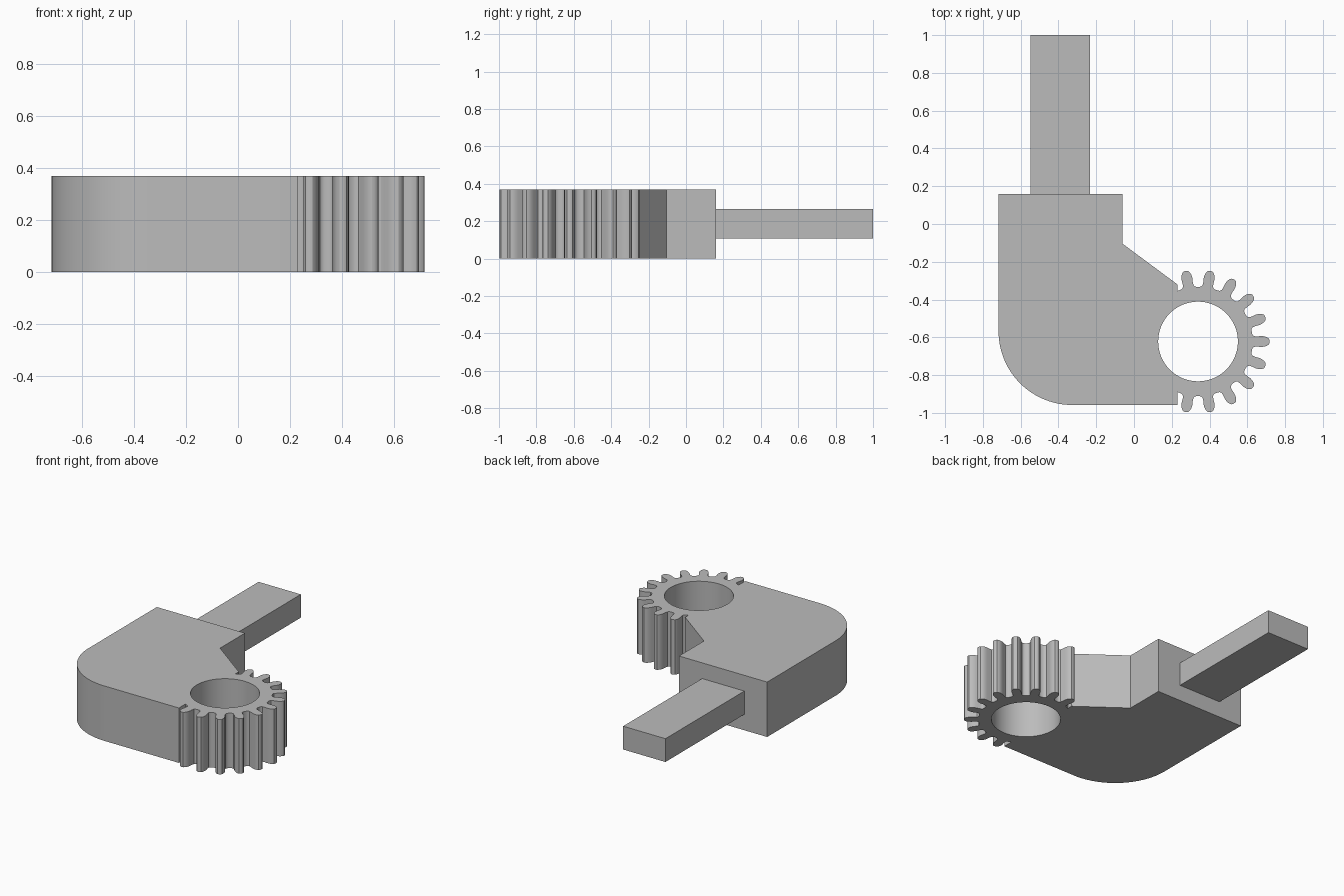
import bpy
import bmesh
from math import cos, sin, pi, radians
from mathutils import Vector, Matrix

if "Cube" in bpy.data.objects:
    bpy.data.objects.remove(bpy.data.objects["Cube"], do_unlink=True)

grey = bpy.data.materials.new("plain grey")
grey.use_nodes = True
color = (0.5, 0.5, 0.5, 1)
grey.diffuse_color = color
grey.node_tree.nodes["Principled BSDF"].inputs["Base Color"].default_value = color


def extruded(name, loops, bottom, top):
    """Fill nested closed loops and extrude them upward."""
    bm = bmesh.new()
    edges = []
    for loop in loops:
        verts = [bm.verts.new((p[0], p[1], bottom)) for p in loop]
        edges += [bm.edges.new((v, verts[i - 1])) for i, v in enumerate(verts)]
    bmesh.ops.triangle_fill(bm, edges=edges, use_beauty=True)
    result = bmesh.ops.extrude_face_region(bm, geom=bm.faces[:], use_keep_orig=True)
    moved = [g for g in result["geom"] if isinstance(g, bmesh.types.BMVert)]
    bmesh.ops.translate(bm, verts=moved, vec=(0, 0, top - bottom))
    bmesh.ops.recalc_face_normals(bm, faces=bm.faces[:])
    mesh = bpy.data.meshes.new(name)
    bm.to_mesh(mesh)
    bm.free()
    mesh.materials.append(grey)
    obj = bpy.data.objects.new(name, mesh)
    bpy.context.collection.objects.link(obj)
    bpy.ops.object.select_all(action="DESELECT")
    obj.select_set(True)
    bpy.context.view_layer.objects.active = obj
    bpy.ops.object.shade_smooth_by_angle(angle=radians(30))
    return obj


def arc(center, radius, start, end, steps):
    return [center + radius * Vector((cos(a), sin(a)))
            for a in (start + (end - start) * i / steps for i in range(steps + 1))]


# Gear teeth: half profile as (radius, half width), mirrored and repeated
gear_center = Vector((0.339, -0.622))
half = [(0.286, 0.043), (0.29, 0.034), (0.298, 0.028), (0.315, 0.027),
        (0.335, 0.029), (0.352, 0.027), (0.366, 0.022), (0.376, 0.014), (0.379, 0.005)]
tooth = [Vector((r, -w)) for r, w in half] + [Vector((r, w)) for r, w in reversed(half)]
teeth = []
for angle in range(-100, 101, 20):
    turn = Matrix.Rotation(radians(angle), 2)
    teeth += [gear_center + turn @ p for p in tooth]

# Body outline with rounded corner, sector gear and slanted shoulder
outline = [(-0.717, 0.16)]
outline += arc(Vector((-0.327, -0.568)), 0.39, pi, 1.5 * pi, 24)
outline += [(0.23, -0.958), (0.23, -0.889)]
outline += teeth
outline += [(0.23, -0.355), (0.23, -0.32), (-0.06, -0.105), (-0.06, 0.16)]
bore = arc(gear_center, 0.211, 0, 2 * pi, 64)[:-1]
extruded("gear_body", [outline, bore], 0, 0.37)

# Flat bar projecting from the back
bar = [(-0.547, 0.16), (-0.232, 0.16), (-0.232, 1), (-0.547, 1)]
extruded("back_bar", [bar], 0.107, 0.264)
